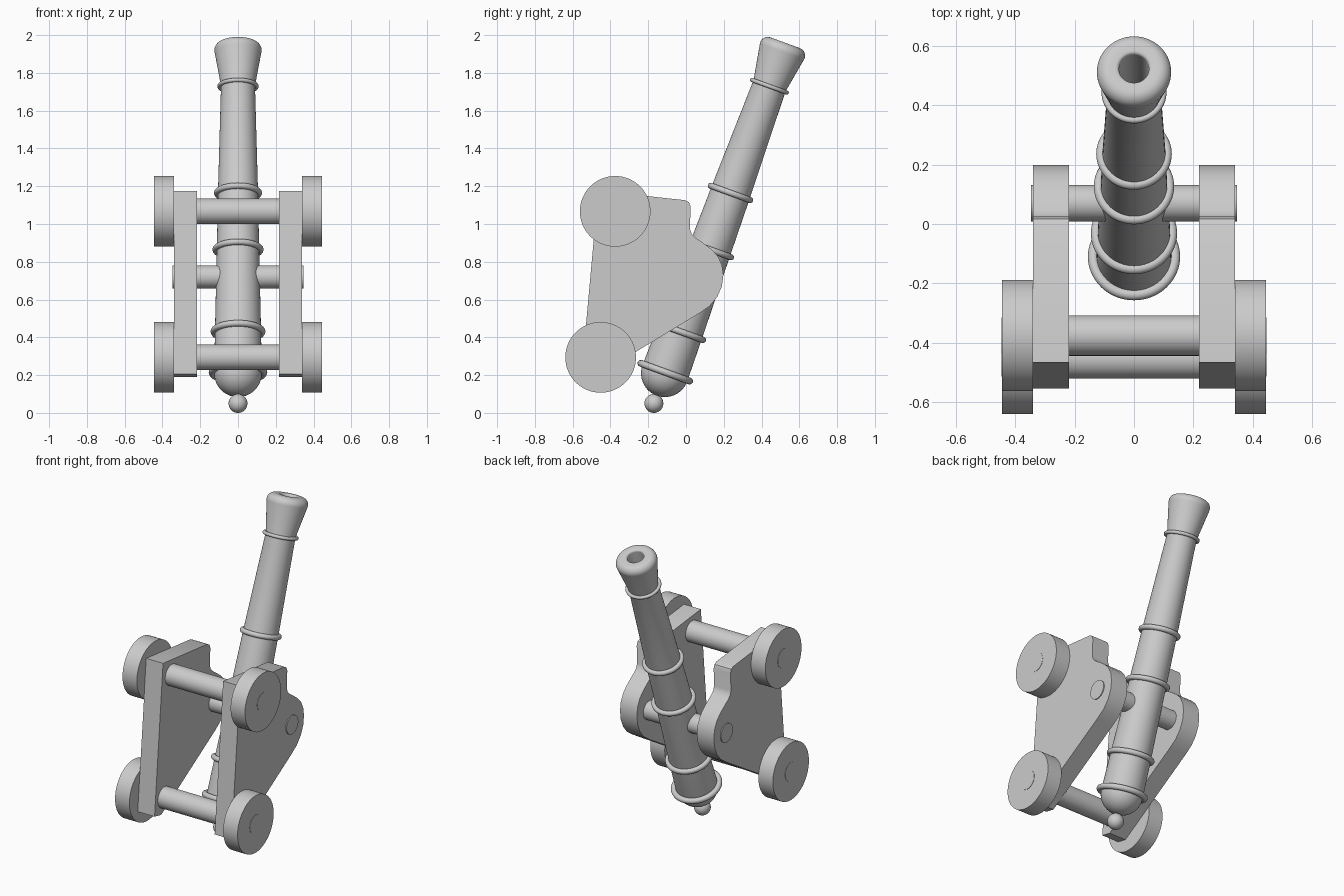
import bpy, bmesh
from math import radians, sin, cos, pi
from mathutils import Matrix, Vector

cube = bpy.data.objects.get("Cube")
if cube:
    bpy.data.objects.remove(cube, do_unlink=True)

GREY = (0.6, 0.6, 0.6, 1.0)
metal = bpy.data.materials.new("plain_grey")
metal.use_nodes = True
metal.diffuse_color = GREY
metal.node_tree.nodes["Principled BSDF"].inputs["Base Color"].default_value = GREY


def finish(name, bm, matrix=Matrix()):
    """Turn a bmesh into a shaded, coloured object."""
    bmesh.ops.recalc_face_normals(bm, faces=bm.faces)
    mesh = bpy.data.meshes.new(name)
    bm.to_mesh(mesh)
    bm.free()
    obj = bpy.data.objects.new(name, mesh)
    bpy.context.collection.objects.link(obj)
    obj.matrix_world = matrix
    mesh.materials.append(metal)
    bpy.ops.object.select_all(action='DESELECT')
    obj.select_set(True)
    bpy.context.view_layer.objects.active = obj
    bpy.ops.object.shade_smooth_by_angle(angle=radians(35))
    return obj


def lathe(name, profile, matrix, closed=False, steps=64):
    """Revolve (radius, height) points around local z."""
    bm = bmesh.new()
    verts = [bm.verts.new((r, 0, h)) for r, h in profile]
    edges = [bm.edges.new(pair) for pair in zip(verts, verts[1:])]
    if closed:
        edges.append(bm.edges.new((verts[-1], verts[0])))
    bmesh.ops.spin(bm, geom=verts + edges, cent=(0, 0, 0), axis=(0, 0, 1),
                   angle=2 * pi, steps=steps, use_merge=True)
    bmesh.ops.remove_doubles(bm, verts=bm.verts, dist=0.0002)
    return finish(name, bm, matrix)


def arc(radius, cr, ch, start, end, n=12):
    """Arc of (radius, height) points, angles in degrees from outward."""
    angles = [radians(start + (end - start) * i / n) for i in range(n + 1)]
    return [(max(0, cr + radius * cos(a)), ch + radius * sin(a)) for a in angles]


def sideways(x, y, z):
    """Local z points along world x."""
    return Matrix.Translation((x, y, z)) @ Matrix.Rotation(pi / 2, 4, 'Y')


# Barrel with domed breech, flared muzzle and bore
tilt = Matrix.Translation((0, -0.17, 0.05)) @ Matrix.Rotation(radians(-20), 4, 'X')
barrel = arc(0.126, 0, 0.17, -90, 0, 16)
barrel += [(0.122, 0.41), (0.112, 0.87), (0.106, 1.19), (0.09, 1.79)]
barrel += arc(0.042, 0.083, 1.99, -8, 90, 10)
barrel += arc(0.012, 0.062, 2.02, 90, 180, 4)
barrel += [(0.05, 1.4), (0, 1.4)]
lathe("barrel", barrel, tilt)
lathe("breech_knob", arc(0.05, 0, 0, -90, 90, 24), tilt, steps=32)

# Reinforcing rings: height along barrel, outer radius, thickness radius
rings = [(0.176, 0.155, 0.018), (0.405, 0.145, 0.017), (0.867, 0.135, 0.016),
         (1.186, 0.127, 0.016), (1.787, 0.109, 0.011)]
for i, (h, outer, tube) in enumerate(rings):
    circle = arc(tube, outer - tube, h, 0, 360, 16)[:-1]
    lathe(f"barrel_ring_{i + 1}", circle, tilt, closed=True)

# Trunnion carrying the barrel
lathe("trunnion", [(0, -0.346), (0.061, -0.346), (0.061, 0.346), (0, 0.346)],
      sideways(0, 0.07, 0.72))

# Carriage cheeks, outlined in the side plane
outline = [(-0.553, 0.205), (-0.485, 0.19), (0.07, 0.527), (0.125, 0.565),
           (0.165, 0.613), (0.19, 0.67), (0.198, 0.73), (0.19, 0.785),
           (0.167, 0.832), (0.135, 0.866), (0.1, 0.893), (0.05, 0.928),
           (0.03, 0.948), (0.02, 0.975), (0.025, 1.09), (0.016, 1.115),
           (-0.005, 1.126), (-0.465, 1.176)]
for side, sx in (("left", 1), ("right", -1)):
    bm = bmesh.new()
    face = bm.faces.new([bm.verts.new((sx * 0.218, y, z)) for y, z in outline])
    out = bmesh.ops.extrude_face_region(bm, geom=[face], use_keep_orig=True)
    moved = [v for v in out["geom"] if isinstance(v, bmesh.types.BMVert)]
    bmesh.ops.translate(bm, verts=moved, vec=Vector((sx * 0.122, 0, 0)))
    finish(f"{side}_cheek", bm)

# Axles, stepped down through the wheels, and plain disc wheels
for level, y, z in (("upper", -0.375, 1.067), ("lower", -0.452, 0.294)):
    half = [(0.068, 0.25), (0.061, 0.25), (0.061, 0.446), (0, 0.446)]
    axle = [(r, -h) for r, h in reversed(half)] + half
    lathe(f"{level}_axle", axle, sideways(0, y, z))
    for side, sx in (("left", 1), ("right", -1)):
        disc = [(0, -0.052), (0.187, -0.052), (0.187, 0.052), (0, 0.052)]
        lathe(f"{level}_{side}_wheel", disc, sideways(sx * 0.392, y, z))
